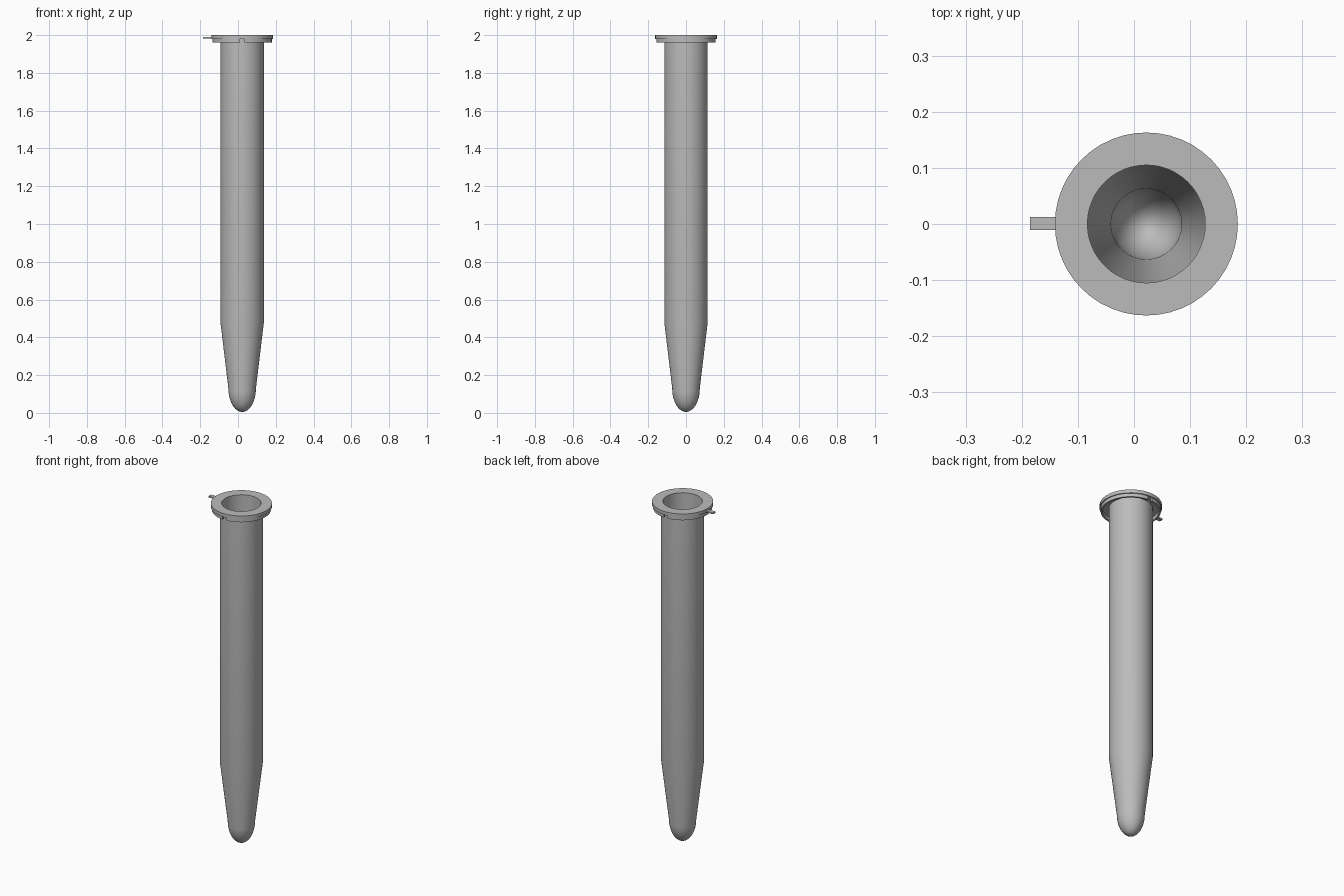
import bpy, bmesh
from math import sin, cos, pi, radians

cube = bpy.data.objects.get("Cube")
if cube:
    bpy.data.objects.remove(cube)

CX = 0.022      # tube axis, shifted to leave room for the side tab
SEGMENTS = 48

grey = bpy.data.materials.new("light grey plastic")
grey.use_nodes = True
colour = (0.5, 0.5, 0.5, 1)
grey.diffuse_color = colour
grey.node_tree.nodes["Principled BSDF"].inputs["Base Color"].default_value = colour


def finish(bm, name, smooth=True):
    bmesh.ops.remove_doubles(bm, verts=bm.verts, dist=0.00005)
    bmesh.ops.recalc_face_normals(bm, faces=bm.faces)
    mesh = bpy.data.meshes.new(name)
    bm.to_mesh(mesh)
    bm.free()
    mesh.materials.append(grey)
    obj = bpy.data.objects.new(name, mesh)
    bpy.context.collection.objects.link(obj)
    if smooth:
        bpy.ops.object.select_all(action="DESELECT")
        obj.select_set(True)
        bpy.context.view_layer.objects.active = obj
        bpy.ops.object.shade_smooth_by_angle(angle=radians(30))
    return obj


def lathe(name, profile, start=0, sweep=2 * pi, steps=SEGMENTS, closed=False):
    """Sweep (radius, height) points around the tube axis."""
    bm = bmesh.new()
    rings = []
    for i in range(steps + 1):
        a = start + sweep * i / steps
        rings.append([bm.verts.new((CX + r * cos(a), r * sin(a), z)) for r, z in profile])
    count = len(profile)
    for a, b in zip(rings, rings[1:]):
        for j in range(count if closed else count - 1):
            k = (j + 1) % count
            bm.faces.new((a[j], b[j], b[k], a[k]))
    if sweep < 2 * pi:
        bm.faces.new(rings[0])
        bm.faces.new(rings[-1])
    return finish(bm, name)


def round_tip(radius, bottom, top, steps=12):
    """Quarter ellipse from the axis out to the tapered wall."""
    return [(radius * sin(t * pi / 2 / steps), top - (top - bottom) * cos(t * pi / 2 / steps))
            for t in range(steps + 1)]


# Tube: outer skin from tip to flange, then inner skin back down
outer = round_tip(0.073, 0.005, 0.13) + [(0.115, 0.48), (0.115, 1.98)]
inner = round_tip(0.063, 0.015, 0.13) + [(0.105, 0.48), (0.105, 2.0)]
flange = [(0.163, 1.98), (0.163, 2.0)]
lathe("tube_with_flange", outer + flange + inner[::-1])

# Skirt under the flange, split by a slot at front and back
lip = [(0.157, 1.981), (0.157, 1.96), (0.147, 1.96), (0.147, 1.981)]
gap = 0.08
for name, start in (("left_skirt", -pi / 2), ("right_skirt", pi / 2)):
    lathe(name, lip, start + gap, pi - 2 * gap, SEGMENTS // 2, closed=True)

# Side tab
bm = bmesh.new()
bmesh.ops.create_cube(bm, size=1)
bmesh.ops.scale(bm, vec=(0.05, 0.023, 0.008), verts=bm.verts)
bmesh.ops.translate(bm, vec=(-0.16, 0.001, 1.986), verts=bm.verts)
finish(bm, "side_tab", smooth=False)
